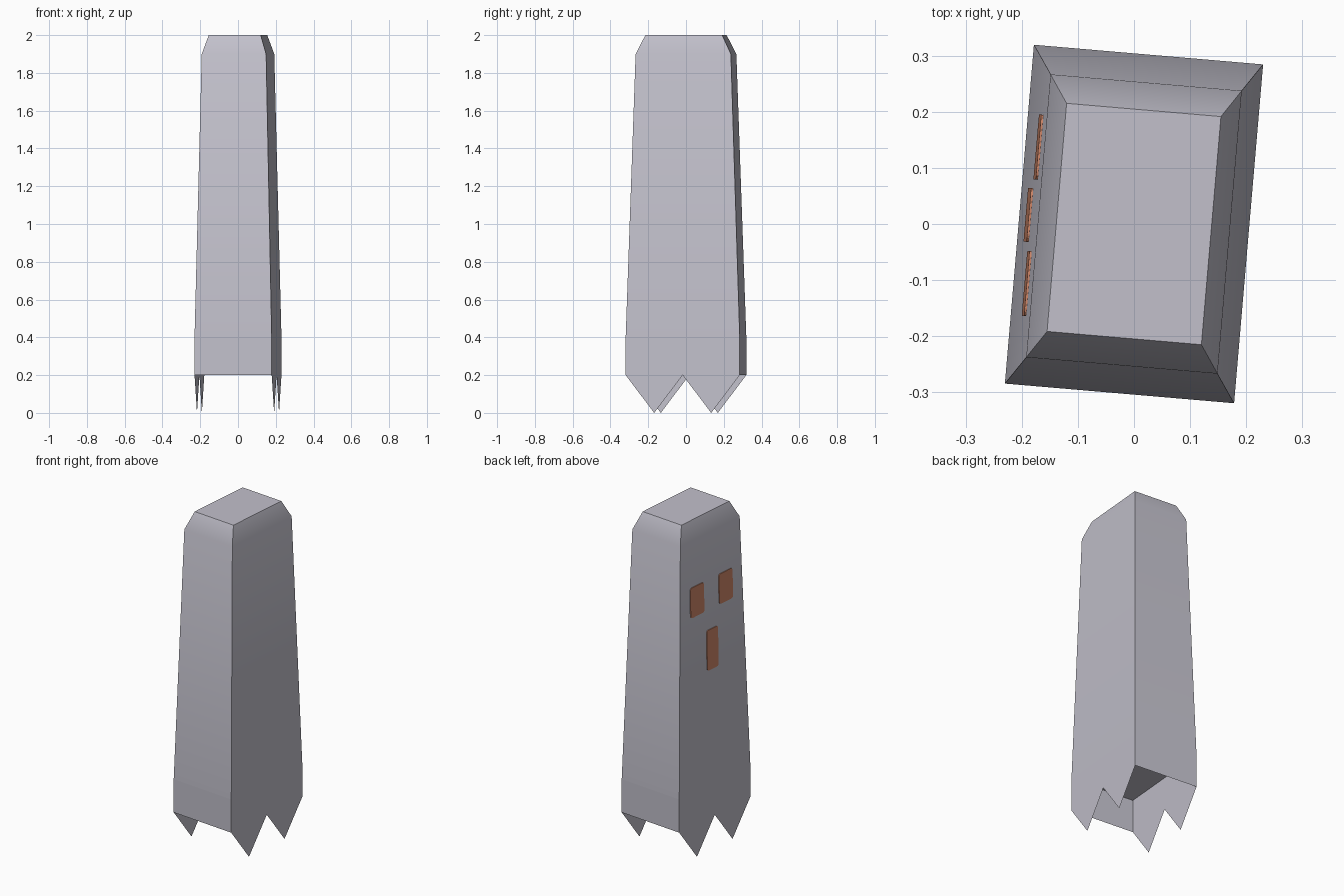
import bpy, bmesh, math
from mathutils import Vector

if "Cube" in bpy.data.objects:
    bpy.data.objects.remove(bpy.data.objects["Cube"])

TURN = math.radians(-4.9)      # whole model is turned slightly about z
HX, HY = 0.205, 0.303          # half size at the base
Z_CEIL, Z_SKIRT, Z_SHOULDER, Z_TOP = 0.4, 0.2, 1.9, 2.0
SX, SY = 0.171, 0.253          # half size at the shoulder
TX, TY = 0.138, 0.204          # half size at the top


def material(name, rgb):
    m = bpy.data.materials.new(name)
    m.diffuse_color = (*rgb, 1)
    m.use_nodes = True
    m.node_tree.nodes["Principled BSDF"].inputs["Base Color"].default_value = m.diffuse_color
    return m


grey = material("pale grey", (0.54, 0.53, 0.60))
rust = material("rust orange", (0.62, 0.24, 0.14))


def finish(bm, name, mat, smooth=False):
    me = bpy.data.meshes.new(name)
    bm.to_mesh(me)
    bm.free()
    me.materials.append(mat)
    ob = bpy.data.objects.new(name, me)
    bpy.context.collection.objects.link(ob)
    ob.rotation_euler.z = TURN
    if smooth:
        bpy.ops.object.select_all(action='DESELECT')
        ob.select_set(True)
        bpy.context.view_layer.objects.active = ob
        bpy.ops.object.shade_smooth_by_angle(angle=math.radians(35))
    return ob


# Tapered body with a sloped shoulder, closed below by the ceiling of the skirt
bm = bmesh.new()
rings = []
for hx, hy, z in ((HX, HY, Z_CEIL), (SX, SY, Z_SHOULDER), (TX, TY, Z_TOP)):
    rings.append([bm.verts.new((sx * hx, sy * hy, z))
                  for sx, sy in ((-1, -1), (1, -1), (1, 1), (-1, 1))])
for low, high in zip(rings, rings[1:]):
    for i in range(4):
        j = (i + 1) % 4
        bm.faces.new((low[i], low[j], high[j], high[i]))
bm.faces.new(rings[-1])
bm.faces.new(rings[0][::-1])
finish(bm, "body", grey, smooth=True)

# Hollow skirt: plain front and back, two pointed teeth on each side
bm = bmesh.new()


def face(points, outward):
    f = bm.faces.new([bm.verts.new(p) for p in points])
    f.normal_update()
    if f.normal.dot(Vector(outward)) < 0:
        f.normal_flip()


for s in (-1, 1):
    face([(-HX, s * HY, Z_SKIRT), (HX, s * HY, Z_SKIRT),
          (HX, s * HY, Z_CEIL), (-HX, s * HY, Z_CEIL)], (0, s, 0))
    x = s * HX
    for t in (-1, 1):
        face([(x, 0, Z_CEIL), (x, 0, Z_SKIRT), (x, t * HY / 2, 0),
              (x, t * HY, Z_SKIRT), (x, t * HY, Z_CEIL)], (s, 0, 0))
bmesh.ops.remove_doubles(bm, verts=bm.verts, dist=1e-5)
finish(bm, "skirt", grey)


# Face marks: thin plates with rounded corners lying on the tapered left side
def mark(name, yc, zc, w, h, r=0.014):
    bm = bmesh.new()
    outline = []
    for k, (sy, sz) in enumerate(((1, 1), (-1, 1), (-1, -1), (1, -1))):
        for step in range(4):
            a = math.radians(90 * k + 30 * step)
            outline.append((yc + sy * (w / 2 - r) + r * math.cos(a),
                            zc + sz * (h / 2 - r) + r * math.sin(a)))

    def layer(off):
        return [bm.verts.new((-(HX + (SX - HX) * (z - Z_CEIL) / (Z_SHOULDER - Z_CEIL)) - off, y, z))
                for y, z in outline]
    inner, outer = layer(-0.001), layer(0.004)
    bm.faces.new(inner)
    bm.faces.new(outer)
    for i in range(len(inner)):
        j = (i + 1) % len(inner)
        bm.faces.new((inner[i], inner[j], outer[j], outer[i]))
    bmesh.ops.recalc_face_normals(bm, faces=bm.faces)
    finish(bm, name, rust)


mark("eye_back", 0.122, 1.53, 0.116, 0.18)
mark("eye_front", -0.122, 1.53, 0.116, 0.18)
mark("mouth", 0.0, 1.20, 0.096, 0.24)
